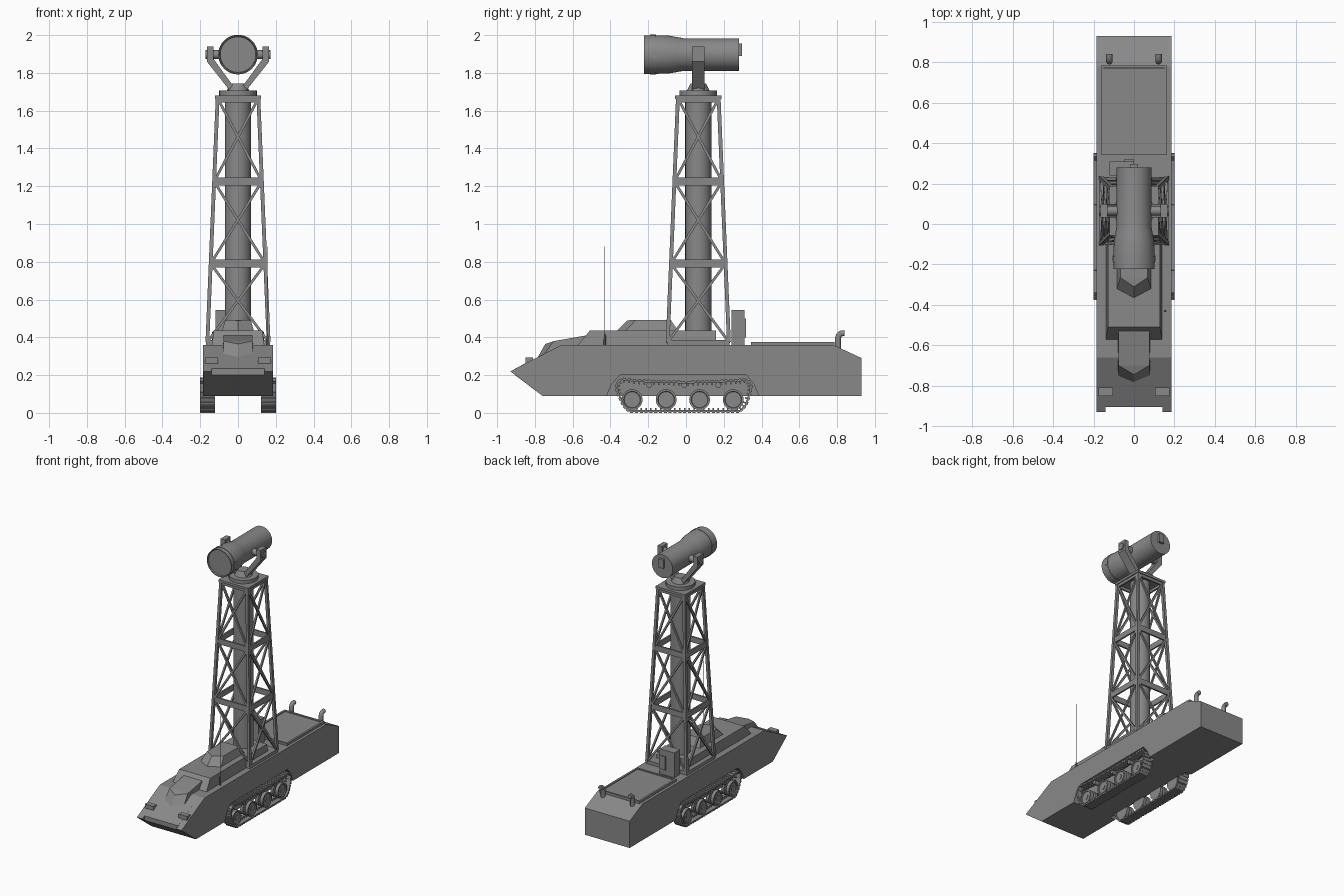
import bpy, bmesh, math
from mathutils import Vector, Matrix

if "Cube" in bpy.data.objects:
    bpy.data.objects.remove(bpy.data.objects["Cube"])

grey = bpy.data.materials.new("plain_grey")
grey.use_nodes = True
grey.diffuse_color = (0.25, 0.25, 0.25, 1)
grey.node_tree.nodes["Principled BSDF"].inputs["Base Color"].default_value = (0.25, 0.25, 0.25, 1)

CY = 0.065      # mast centre along y
LAMP_Z = 1.897  # lamp axis height


def finish(name, bm, smooth=False):
    bmesh.ops.recalc_face_normals(bm, faces=bm.faces)
    mesh = bpy.data.meshes.new(name)
    bm.to_mesh(mesh)
    bm.free()
    mesh.materials.append(grey)
    ob = bpy.data.objects.new(name, mesh)
    bpy.context.collection.objects.link(ob)
    if smooth:
        bpy.ops.object.select_all(action='DESELECT')
        ob.select_set(True)
        bpy.context.view_layer.objects.active = ob
        bpy.ops.object.shade_smooth_by_angle(angle=math.radians(35))
    return ob


def add_box(bm, lo, hi):
    lo, hi = Vector(lo), Vector(hi)
    m = Matrix.Translation((lo + hi) / 2) @ Matrix.Diagonal((hi - lo).to_4d())
    m[3][3] = 1
    bmesh.ops.create_cube(bm, size=1, matrix=m)


def box(name, lo, hi):
    bm = bmesh.new()
    add_box(bm, lo, hi)
    return finish(name, bm)


def add_strut(bm, a, b, w, h, up=(0, 0, 1)):
    """Bar from a to b, w wide sideways and h along the up direction."""
    a, b = Vector(a), Vector(b)
    d = (b - a).normalized()
    side = d.cross(Vector(up)).normalized()
    top = side.cross(d)
    rot = Matrix((side * w, d * (b - a).length, top * h)).transposed().to_4x4()
    bmesh.ops.create_cube(bm, size=1, matrix=Matrix.Translation((a + b) / 2) @ rot)


def loft(bm, rings):
    """Skin a list of equal point rings and cap both ends."""
    vs = [[bm.verts.new(p) for p in r] for r in rings]
    n = len(vs[0])
    for r, s in zip(vs, vs[1:]):
        for i in range(n):
            bm.faces.new((r[i], r[(i + 1) % n], s[(i + 1) % n], s[i]))
    bm.faces.new(vs[0])
    bm.faces.new(vs[-1])


def extrude_x(name, profile, x0, x1):
    bm = bmesh.new()
    loft(bm, [[(x, y, z) for y, z in profile] for x in (x0, x1)])
    return finish(name, bm)


def add_lathe(bm, profile, centre, axis='z', n=32):
    """Turn (radius, distance) pairs about an axis."""
    rings = []
    for r, t in profile:
        ring = []
        for i in range(n):
            a = 2 * math.pi * i / n
            c, s = r * math.cos(a), r * math.sin(a)
            p = {'x': (t, c, s), 'y': (c, t, s), 'z': (c, s, t)}[axis]
            ring.append(Vector(p) + Vector(centre))
        rings.append(ring)
    loft(bm, rings)


def lathe(name, profile, centre, axis='z', n=32):
    bm = bmesh.new()
    add_lathe(bm, profile, centre, axis, n)
    return finish(name, bm, True)


# Hull: centre body with cut-back nose, and side skirts with wheel arches
back = [(0.93, 0.09), (0.93, 0.29), (0.78, 0.36), (-0.66, 0.36)]
extrude_x("hull_core", [(-0.76, 0.09)] + back + [(-0.905, 0.234), (-0.905, 0.2)], -0.14, 0.14)
arch = [(-0.42, 0.09), (-0.395, 0.15), (-0.35, 0.2), (0.32, 0.2), (0.36, 0.15), (0.385, 0.09)]
skirt = [(-0.76, 0.09)] + arch + back + [(-0.93, 0.22)]
for side, s in (("left", 1), ("right", -1)):
    extrude_x(side + "_hull_side", skirt, s * 0.14, s * 0.185)
    box(side + "_headlight", (s * 0.14 - 0.035, -0.85, 0.25), (s * 0.14 + 0.035, -0.81, 0.292))

# Raised deck under the mast
bm = bmesh.new()
loft(bm, [[(-w, y0, z), (w, y0, z), (w, 0.16, z), (-w, 0.16, z)]
          for w, y0, z in ((0.14, -0.575, 0.355), (0.128, -0.51, 0.435))])
finish("raised_deck", bm)
box("tower_base_plate", (-0.17, -0.1, 0.355), (0.17, 0.23, 0.385))


def prow(name, w, bottom, top):
    """Arrow-nosed housing; each level is (width, tip y, tip z, corner y, corner z, rear y, rear z)."""
    bm = bmesh.new()
    loft(bm, [[(0, ty, tz), (w * k, cy, cz), (w * k, ry, rz), (-w * k, ry, rz), (-w * k, cy, cz)]
              for k, ty, tz, cy, cz, ry, rz in (bottom, top)])
    bmesh.ops.triangulate(bm, faces=[f for f in bm.faces if len(f.verts) == 5])
    finish(name, bm)


prow("driver_hood", 0.08, (1, -0.79, 0.285, -0.755, 0.305, -0.5, 0.35),
     (0.95, -0.745, 0.365, -0.70, 0.38, -0.5, 0.415))
prow("cupola", 0.085, (1, -0.37, 0.43, -0.325, 0.43, -0.04, 0.43),
     (0.8, -0.31, 0.49, -0.265, 0.492, -0.08, 0.492))

# Aerial
lathe("aerial_base", [(0.006, 0.35), (0.005, 0.42)], (0.155, -0.43, 0), n=8)
lathe("aerial", [(0.002, 0.4), (0.0015, 0.88)], (0.155, -0.43, 0), n=6)

# Rear deck: engine cover with rim, equipment box and exhausts
box("engine_cover", (-0.15, 0.355, 0.355), (0.15, 0.77, 0.37))
bm = bmesh.new()
for s in (-1, 1):
    add_box(bm, (s * 0.157 - 0.007, 0.345, 0.355), (s * 0.157 + 0.007, 0.785, 0.376))
    y = 0.565 + s * 0.213
    add_box(bm, (-0.157, y - 0.007, 0.355), (0.157, y + 0.007, 0.376))
finish("engine_cover_rim", bm)
box("equipment_box", (-0.12, 0.24, 0.355), (0.0, 0.31, 0.545))
box("equipment_latch", (-0.05, 0.305, 0.4), (0.0, 0.318, 0.5))

for side, x in (("left", 0.122), ("right", -0.122)):
    bm = bmesh.new()
    rings = []
    for y, z, t in ((0.805, 0.34, 0), (0.805, 0.395, 0), (0.809, 0.41, 0.5),
                    (0.82, 0.42, 1.1), (0.84, 0.422, math.pi / 2)):
        rings.append([(x + 0.016 * math.cos(a), y + 0.016 * math.sin(a) * math.cos(t),
                       z - 0.016 * math.sin(a) * math.sin(t))
                      for a in [math.pi * i / 6 for i in range(12)]])
    loft(bm, rings)
    finish(side + "_exhaust", bm, True)

# Running gear: road wheels, return rollers and linked track
path = [Vector((0, y, z)) for y, z in (
    (-0.30, 0.01), (0.285, 0.01), (0.315, 0.04), (0.34, 0.11), (0.343, 0.15), (0.32, 0.175),
    (0.25, 0.168), (0.0, 0.16), (-0.26, 0.168), (-0.34, 0.178), (-0.366, 0.155),
    (-0.362, 0.11), (-0.33, 0.04))]
for side, s in (("left", 1), ("right", -1)):
    bm = bmesh.new()
    for y in (-0.285, -0.105, 0.072, 0.25):
        add_lathe(bm, [(0.055, 0.13), (0.055, 0.152)], (0, y, 0.07) if s > 0 else (-0.282, y, 0.07), 'x', 24)
        add_lathe(bm, [(s * r, s * t) for r, t in ((0.055, 0.168), (0.055, 0.192), (0.045, 0.192), (0.042, 0.186))],
                  (0, y, 0.07), 'x', 24)
        add_lathe(bm, [(0.018, s * 0.13), (0.018, s * 0.19)], (0, y, 0.07), 'x', 12)
    for y in (-0.195, -0.01, 0.17):
        add_lathe(bm, [(0.015, s * 0.13), (0.015, s * 0.19)], (0, y, 0.147), 'x', 12)
    finish(side + "_road_wheels", bm, True)
    bm = bmesh.new()
    mid = Vector((s * 0.162, 0, 0))
    for a, b in zip(path, path[1:] + path[:1]):
        d = b - a
        add_strut(bm, a + mid, b + mid, 0.076, 0.009)
        n = max(1, round(d.length / 0.026))
        out = Vector((0, d.z, -d.y)).normalized()
        for i in range(n):
            c = a + mid + d * ((i + 0.5) / n)
            u = d.normalized() * 0.008
            add_strut(bm, c - u + out * 0.004, c + u + out * 0.004, 0.078, 0.011)
            add_strut(bm, c - u / 2 - out * 0.009, c + u / 2 - out * 0.009, 0.012, 0.014)
    finish(side + "_track", bm)

# Lattice tower: tapered legs, girts and crossed braces on four sides
levels = [0.375, 0.79, 1.225, 1.665]


def half(z):
    return 0.162 + (0.108 - 0.162) * (z - levels[0]) / (levels[-1] - levels[0])


legs, girts, braces = bmesh.new(), bmesh.new(), bmesh.new()
for k in range(4):
    turn = Matrix.Translation((0, CY, 0)) @ Matrix.Rotation(k * math.pi / 2, 4, 'Z')
    face = turn.to_3x3() @ Vector((0, -1, 0))

    def corner(s, z):
        return turn @ Vector((s * half(z), -half(z), z))

    add_strut(legs, corner(1, levels[0]), corner(1, levels[-1]), 0.02, 0.02, face)
    for z0, z1 in zip(levels, levels[1:]):
        for s in (-1, 1):
            add_strut(braces, corner(s, z0), corner(-s, z1), 0.014, 0.012, face)
    for z in levels[1:3]:
        add_strut(girts, corner(-1, z), corner(1, z), 0.012, 0.042)
    add_strut(girts, corner(-1, 1.655), corner(1, 1.655), 0.012, 0.024)
finish("tower_legs", legs)
finish("tower_girts", girts)
finish("tower_braces", braces)
lathe("mast_column", [(0.069, 0.36), (0.069, 1.67)], (0, CY, 0))

# Head platform and turntable
box("head_platform", (-0.122, CY - 0.122, 1.663), (0.122, CY + 0.122, 1.68))
lathe("turntable", [(0.1, 1.68), (0.1, 1.706)], (0, CY, 0))
lathe("pivot_cone", [(0.06, 1.706), (0.04, 1.745)], (0, CY, 0))

# Yoke and trunnions
bm = bmesh.new()
add_box(bm, (-0.05, CY - 0.034, 1.7), (0.05, CY + 0.034, 1.735))
for s in (-1, 1):
    loft(bm, [[(s * x, y, z) for x, z in ((0.025, 1.73), (0.05, 1.715), (0.165, 1.86),
                                          (0.165, 1.94), (0.13, 1.94), (0.13, 1.875))]
              for y in (CY - 0.034, CY + 0.034)])
finish("lamp_yoke", bm)
for side, s in (("left", 1), ("right", -1)):
    lathe(side + "_trunnion", [(0.024, s * 0.07), (0.024, s * 0.172)], (0, CY, LAMP_Z), 'x', 20)

# Lamp barrel with flared hood, clamp ring and rear connector
lathe("lamp_barrel", [(0.094, -0.212), (0.097, -0.222), (0.102, -0.222), (0.102, -0.19), (0.105, -0.19),
                      (0.105, -0.16), (0.102, -0.16), (0.1, -0.09), (0.093, -0.05), (0.086, -0.01),
                      (0.086, 0.28)], (0, 0, LAMP_Z), 'y', 40)
box("rear_connector", (-0.02, 0.275, 1.89), (0.02, 0.297, 1.955))
for side, s in (("left", 1), ("right", -1)):
    box(side + "_hood_clip", (s * 0.1 - 0.006, -0.185, LAMP_Z - 0.015), (s * 0.1 + 0.006, -0.155, LAMP_Z + 0.015))
